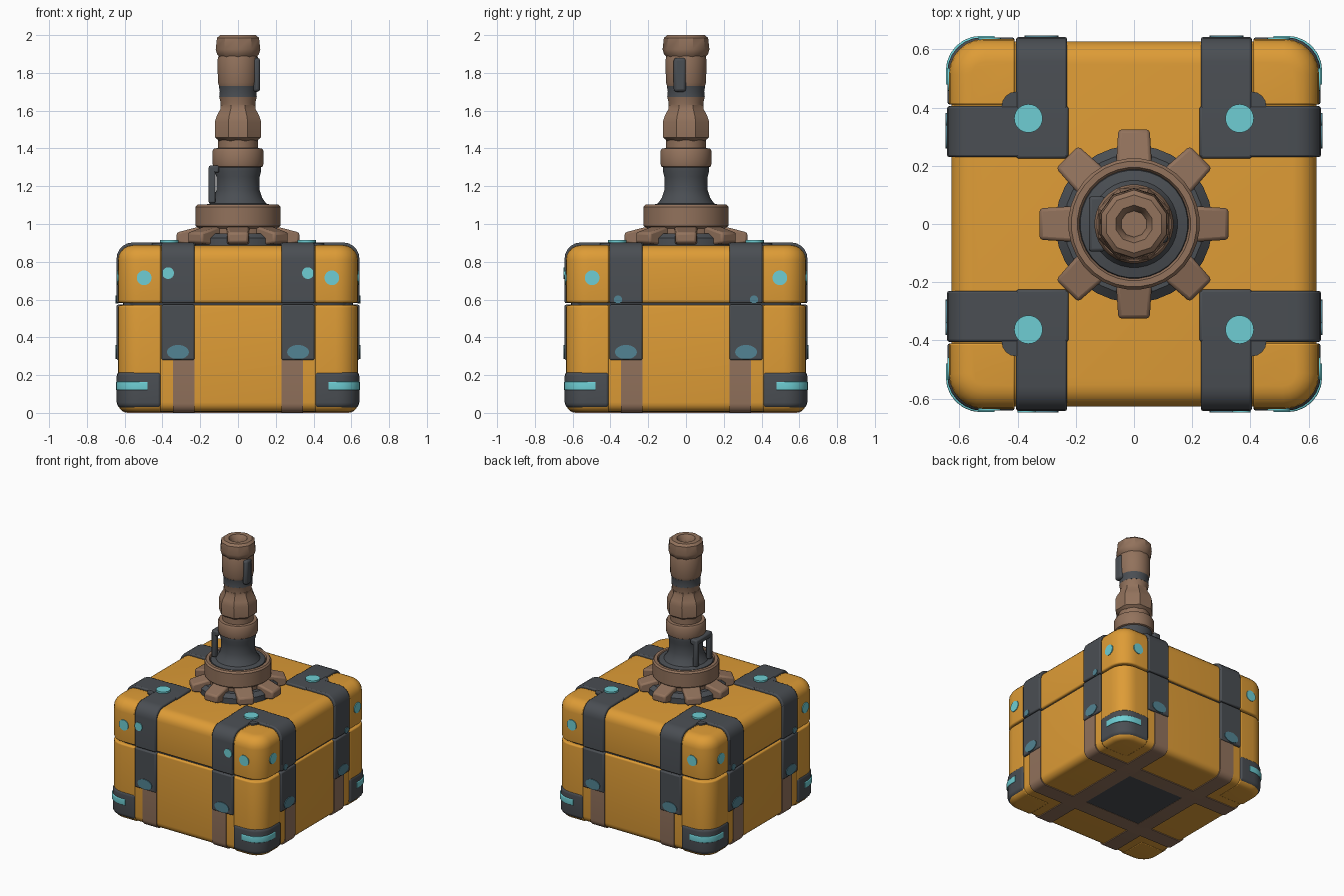
import bpy, bmesh, math
from mathutils import Vector, Matrix

if "Cube" in bpy.data.objects:
    bpy.data.objects.remove(bpy.data.objects["Cube"])


def material(name, rgb):
    m = bpy.data.materials.new(name)
    lin = [((c / 255 + 0.055) / 1.055) ** 2.4 for c in rgb]
    m.diffuse_color = (*lin, 1)
    m.use_nodes = True
    m.node_tree.nodes["Principled BSDF"].inputs["Base Color"].default_value = m.diffuse_color
    return m


ORANGE = material("orange paint", (222, 156, 54))
DARK = material("dark grey", (74, 78, 83))
BROWN = material("brown metal", (146, 114, 92))
CYAN = material("cyan light", (110, 206, 212))
TEAL = material("dull teal", (82, 132, 147))


def finish(name, bm, mat, mirror=None, bevel=0, angle=35):
    bmesh.ops.recalc_face_normals(bm, faces=bm.faces)
    me = bpy.data.meshes.new(name)
    bm.to_mesh(me)
    bm.free()
    me.materials.append(mat)
    ob = bpy.data.objects.new(name, me)
    bpy.context.collection.objects.link(ob)
    if bevel:
        b = ob.modifiers.new("bevel", 'BEVEL')
        b.width, b.segments = bevel, 2
        b.limit_method, b.angle_limit = 'ANGLE', math.radians(50)
    if mirror:
        m = ob.modifiers.new("mirror", 'MIRROR')
        m.use_axis = [a in mirror for a in "xyz"]
    bpy.ops.object.select_all(action='DESELECT')
    ob.select_set(True)
    bpy.context.view_layer.objects.active = ob
    bpy.ops.object.shade_smooth_by_angle(angle=math.radians(angle))
    return ob


def slab(name, mat, half, z0, z1, top=0.0, bottom=0.0, corner=0.12,
         x=None, y=None, z=None, mirror=None, bevel=0):
    """Rounded block centred on the z axis, trimmed to the x / y / z ranges."""
    bm = bmesh.new()
    bmesh.ops.create_cube(bm, size=1)
    for v in bm.verts:
        v.co = (v.co.x * 2 * half, v.co.y * 2 * half, z1 if v.co.z > 0 else z0)
    up = [e for e in bm.edges if abs(e.verts[0].co.z - e.verts[1].co.z) > 0.001]
    bmesh.ops.bevel(bm, geom=up, offset=corner, segments=6, profile=0.5, affect='EDGES')
    for r, zz in ((top, z1), (bottom, z0)):
        if r:
            rim = [e for e in bm.edges if all(abs(v.co.z - zz) < 1e-4 for v in e.verts)]
            bmesh.ops.bevel(bm, geom=rim, offset=r, segments=5, profile=0.5, affect='EDGES')
    for axis, rng in enumerate((x, y, z)):
        if rng:
            for val, s in ((rng[0], -1), (rng[1], 1)):
                co, no = Vector((0, 0, 0)), Vector((0, 0, 0))
                co[axis], no[axis] = val, s
                bmesh.ops.bisect_plane(bm, geom=bm.verts[:] + bm.edges[:] + bm.faces[:],
                                       plane_co=co, plane_no=no, clear_outer=True)
                open_edges = [e for e in bm.edges if e.is_boundary]
                if open_edges:
                    bmesh.ops.holes_fill(bm, edges=open_edges, sides=0)
    return finish(name, bm, mat, mirror, bevel)


def disc(name, mat, pos, axis, r, depth=0.016, squash=1.0, mirror="xy"):
    """Flat stud facing along an axis; squash scales its height."""
    bm = bmesh.new()
    bmesh.ops.create_cone(bm, cap_ends=True, segments=24, radius1=r, radius2=r, depth=depth)
    rot = {'z': Matrix.Identity(4), 'x': Matrix.Rotation(math.pi / 2, 4, 'Y'),
           'y': Matrix.Rotation(math.pi / 2, 4, 'X')}[axis]
    bm.transform(Matrix.Translation(pos) @ Matrix.Diagonal((1, 1, squash, 1)) @ rot)
    return finish(name, bm, mat, mirror)


def lathe(name, mat, profile, sides=32):
    bm = bmesh.new()
    rings = []
    for r, z in profile:
        rings.append([bm.verts.new((r * math.cos(a), r * math.sin(a), z)) for a in
                      ((i + 0.5) * 2 * math.pi / sides for i in range(sides))])
    for a, b in zip(rings, rings[1:]):
        for i in range(sides):
            j = (i + 1) % sides
            bm.faces.new((a[i], a[j], b[j], b[i]))
    bm.faces.new(rings[0][::-1])
    bm.faces.new(rings[-1])
    return finish(name, bm, mat)


def block(name, mat, lo, hi, bevel=0.008, mirror=None):
    bm = bmesh.new()
    bmesh.ops.create_cube(bm, size=1)
    for v in bm.verts:
        v.co = [lo[i] if v.co[i] < 0 else hi[i] for i in range(3)]
    return finish(name, bm, mat, mirror, bevel)


# Box core: lower half, lid, and the seam between
slab("lower_box", ORANGE, 0.628, 0.006, 0.57, top=0.012, bottom=0.05)
slab("lid", ORANGE, 0.628, 0.583, 0.885, top=0.075, bottom=0.012)
slab("seam_core", DARK, 0.61, 0.5, 0.65)

# Raised corner blocks
C = (0.41, 0.7)
slab("lower_corner", ORANGE, 0.636, 0.004, 0.57, top=0.012, bottom=0.05, x=C, y=C, mirror="xy", bevel=0.006)
slab("lid_corner", ORANGE, 0.636, 0.583, 0.888, top=0.08, bottom=0.012, x=C, y=C, mirror="xy", bevel=0.006)

# Corner feet with a light strip wrapping the corner
slab("corner_foot", DARK, 0.642, 0.025, 0.22, top=0.025, bottom=0.03, x=C, y=C, mirror="xy", bevel=0.01)
slab("foot_light", CYAN, 0.647, 0.12, 0.165, top=0.006, bottom=0.006, x=(0.48, 0.7), y=(0.48, 0.7), mirror="xy")

# Straps: L-shaped over the lid, dark on the sides, brown below and under the box
W, R = (0.23, 0.405), (0.225, 0.7)
for tag, sx, sy in (("front", W, R), ("side", R, W)):
    slab(tag + "_strap_upper", DARK, 0.643, 0.0, 0.902, top=0.085, x=sx, y=sy, z=(0.581, 1),
         mirror="xy", bevel=0.008)
    slab(tag + "_strap_lower", DARK, 0.643, 0.0, 0.902, x=sx, y=sy, z=(0.28, 0.573),
         mirror="xy", bevel=0.008)
N, F = (0.23, 0.345), (-0.7, 0.7)
slab("front_brown_band", BROWN, 0.634, 0.0, 0.5, bottom=0.05, x=N, y=F, z=(-0.1, 0.285), mirror="x")
slab("side_brown_band", BROWN, 0.634, 0.0, 0.5, bottom=0.05, x=F, y=N, z=(-0.1, 0.285), mirror="y")
block("bottom_panel", DARK, (-0.24, -0.24, 0.002), (0.24, 0.24, 0.02), 0)

# Rounded fillet at the inside elbow of each L strap
bm = bmesh.new()
bmesh.ops.create_cone(bm, cap_ends=True, segments=16, radius1=0.05, radius2=0.05, depth=0.03)
bm.transform(Matrix.Translation((0.405, 0.405, 0.884)))
finish("strap_elbow", bm, DARK, "xy")

# Studs
disc("top_stud", CYAN, (0.363, 0.363, 0.903), 'z', 0.049, 0.024)
disc("front_lid_stud", CYAN, (0.497, 0.633, 0.715), 'y', 0.039)
disc("side_lid_stud", CYAN, (0.633, 0.497, 0.715), 'x', 0.039)
disc("front_strap_stud", TEAL, (0.318, 0.64, 0.322), 'y', 0.058, squash=0.65)
disc("side_strap_stud", TEAL, (0.64, 0.318, 0.322), 'x', 0.058, squash=0.65)
disc("small_front_stud", CYAN, (0.37, -0.64, 0.74), 'y', 0.031, mirror="x")
disc("small_side_stud", TEAL, (0.64, 0.36, 0.6), 'x', 0.022)

# Gear collar on the lid
lathe("gear_base", DARK, [(0.27, 0.87), (0.27, 0.925), (0.24, 0.95), (0.2, 0.95)])
lathe("gear_hub", BROWN, [(0.205, 0.9), (0.21, 0.975), (0.226, 0.99), (0.226, 1.09),
                          (0.216, 1.102), (0.195, 1.102), (0.185, 1.085)])
bm = bmesh.new()
for k in range(8):
    geo = bmesh.ops.create_cube(bm, size=1)["verts"]
    for v in geo:
        out, hi = v.co.x > 0, v.co.z > 0
        p = Vector((0.325 if out else 0.19, v.co.y * (0.108 if out else 0.125),
                    (0.955 if out else 0.99) if hi else (0.9 if out else 0.88)))
        v.co = Matrix.Rotation(k * math.pi / 4, 3, 'Z') @ p
finish("gear_teeth", bm, BROWN, bevel=0.012)

# Handle, bottom to top
lathe("neck", DARK, [(0.19, 1.08), (0.185, 1.1), (0.15, 1.108), (0.128, 1.14), (0.115, 1.18),
                     (0.115, 1.25), (0.123, 1.28), (0.123, 1.3), (0.1, 1.31)])
lathe("lower_ring", BROWN, [(0.11, 1.295), (0.132, 1.305), (0.136, 1.32), (0.136, 1.385),
                            (0.128, 1.4), (0.1, 1.402)])
lathe("grip_groove", BROWN, [(0.106, 1.39), (0.106, 1.46)])
lathe("grip_bulge", BROWN, [(0.108, 1.44), (0.131, 1.458), (0.133, 1.54), (0.122, 1.572),
                            (0.1, 1.61), (0.1, 1.63)], 8)
lathe("grip_waist", BROWN, [(0.1, 1.58), (0.092, 1.61), (0.092, 1.64), (0.1, 1.675)])
lathe("upper_band", DARK, [(0.1, 1.672), (0.097, 1.7), (0.102, 1.73)])
lathe("upper_grip", BROWN, [(0.1, 1.728), (0.107, 1.75), (0.109, 1.87), (0.1, 1.9)])
lathe("end_cap", BROWN, [(0.1, 1.88), (0.117, 1.9), (0.124, 1.925), (0.117, 1.985), (0.1, 2.0),
                         (0.065, 2.0), (0.05, 1.975), (0.045, 1.95)], 10)

# Dark inlay on the upper grip and loop beside the neck
block("grip_inlay", DARK, (0.08, -0.065, 1.7), (0.117, 0.0, 1.88), 0.014)
block("loop_leg", DARK, (-0.155, 0.06, 1.11), (-0.12, 0.095, 1.3), 0.008, "y")
block("loop_top", DARK, (-0.155, -0.095, 1.27), (-0.1, 0.095, 1.31), 0.01)
